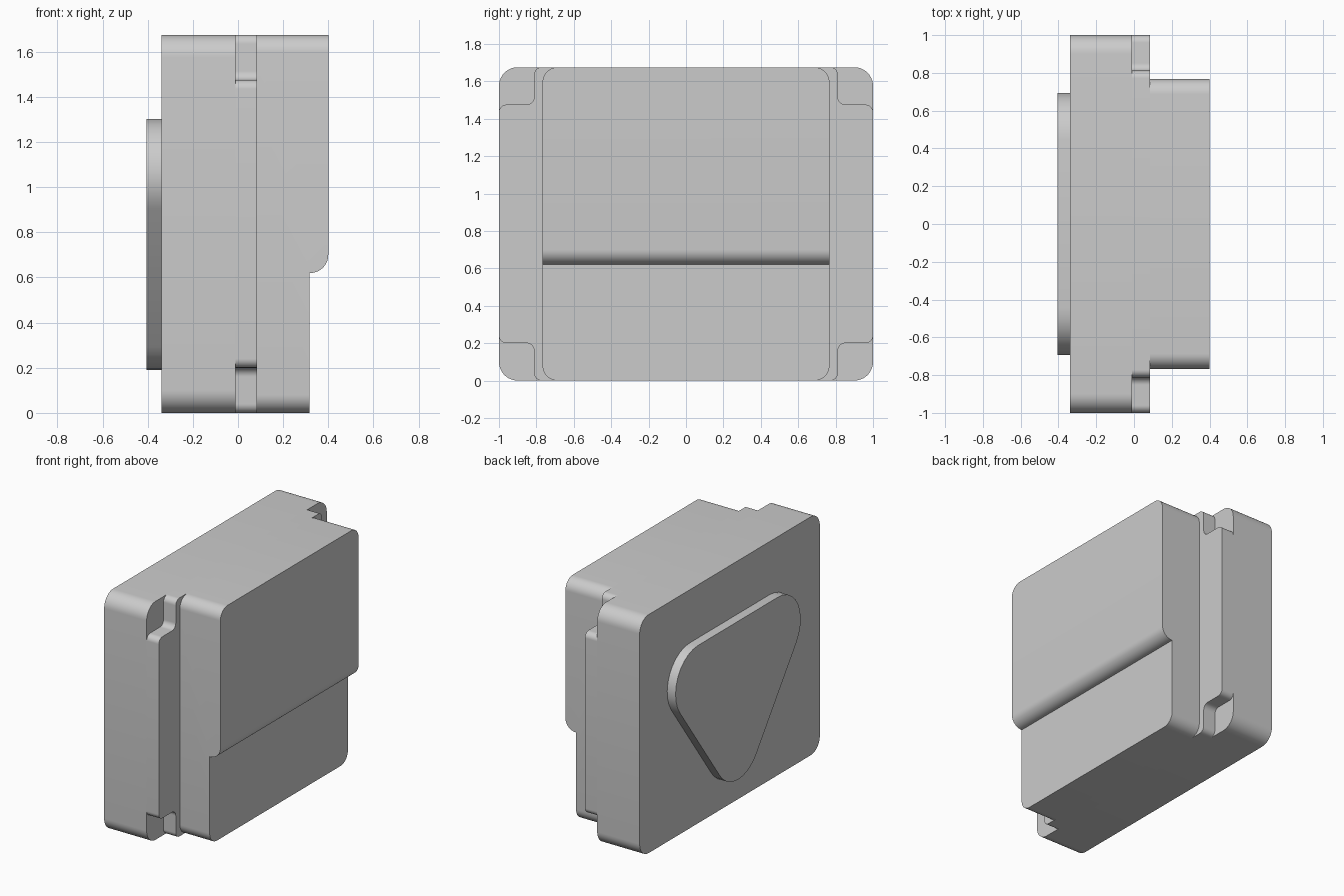
import bpy
import bmesh
import math
from mathutils import Vector

cube = bpy.data.objects.get("Cube")
if cube:
    bpy.data.objects.remove(cube, do_unlink=True)

HEIGHT = 1.675

grey = bpy.data.materials.new("plain grey")
grey.use_nodes = True
grey.diffuse_color = (0.6, 0.6, 0.6, 1)
grey.node_tree.nodes["Principled BSDF"].inputs["Base Color"].default_value = (0.6, 0.6, 0.6, 1)


def fillet(corners, steps=10):
    """Round each (a, b, radius) corner of a 2D outline."""
    outline = []
    for i, (a, b, radius) in enumerate(corners):
        point = Vector((a, b))
        if radius == 0:
            outline.append(point)
            continue
        before = (Vector(corners[i - 1][:2]) - point).normalized()
        after = (Vector(corners[(i + 1) % len(corners)][:2]) - point).normalized()
        half = before.angle(after) / 2
        start = point + before * radius / math.tan(half)
        end = point + after * radius / math.tan(half)
        centre = point + (before + after).normalized() * radius / math.sin(half)
        sweep = math.pi - 2 * half
        for k in range(steps + 1):
            t = k / steps
            u = math.sin((1 - t) * sweep) / math.sin(sweep)
            v = math.sin(t * sweep) / math.sin(sweep)
            outline.append(centre + (start - centre) * u + (end - centre) * v)
    return outline


def extrude(name, points, depth, bevel_edges=None, radius=0):
    """Extrude a closed outline, optionally rounding chosen edges."""
    bm = bmesh.new()
    face = bm.faces.new([bm.verts.new(p) for p in points])
    moved = bmesh.ops.extrude_face_region(bm, geom=[face])["geom"]
    bmesh.ops.translate(bm, vec=depth, verts=[v for v in moved if isinstance(v, bmesh.types.BMVert)])
    bmesh.ops.recalc_face_normals(bm, faces=bm.faces)
    if bevel_edges:
        edges = [e for e in bm.edges if bevel_edges(e)]
        bmesh.ops.bevel(bm, geom=edges, offset=radius, segments=10, profile=0.5, affect='EDGES')
    mesh = bpy.data.meshes.new(name)
    bm.to_mesh(mesh)
    bm.free()
    mesh.materials.append(grey)
    obj = bpy.data.objects.new(name, mesh)
    bpy.context.collection.objects.link(obj)
    bpy.ops.object.select_all(action='DESELECT')
    obj.select_set(True)
    bpy.context.view_layer.objects.active = obj
    bpy.ops.object.shade_smooth_by_angle(angle=math.radians(30))
    return obj


def plate(name, corners, x0, x1):
    points = [(x0, p.x, p.y) for p in fillet(corners)]
    return extrude(name, points, (x1 - x0, 0, 0))


# Wide main slab with rounded corners
plate("main_slab", [(-1, 0, 0.1), (1, 0, 0.1), (1, HEIGHT, 0.1), (-1, HEIGHT, 0.1)], -0.34, -0.01)

# Middle flange with a rounded notch in every corner
quarter = [(1, 1.475, 0.04), (0.812, 1.475, 0.04), (0.812, HEIGHT, 0.04)]
mid = HEIGHT / 2
upper = quarter + [(-y, z, r) for y, z, r in reversed(quarter)]
lower = [(-y, 2 * mid - z, r) for y, z, r in upper]
plate("notched_flange", upper + lower, -0.01, 0.085)

# Raised rounded triangle pointing down
plate("triangle_badge", [(0, 0.015, 0.25), (0.935, 1.302, 0.25), (-0.935, 1.302, 0.25)], -0.405, -0.34)

# Narrow block with a thicker upper part and a rounded step
profile = fillet([(0.085, 0, 0), (0.317, 0, 0), (0.317, 0.62, 0),
                  (0.4, 0.62, 0.08), (0.4, HEIGHT, 0), (0.085, HEIGHT, 0)])


def is_corner(edge):
    a, b = (v.co for v in edge.verts)
    at_end = max(a.z, b.z) < 0.01 or min(a.z, b.z) > HEIGHT - 0.01
    return at_end and abs(a.x - b.x) > 0.1


extrude("stepped_block", [(p.x, -0.767, p.y) for p in profile], (0, 1.534, 0), is_corner, 0.08)
